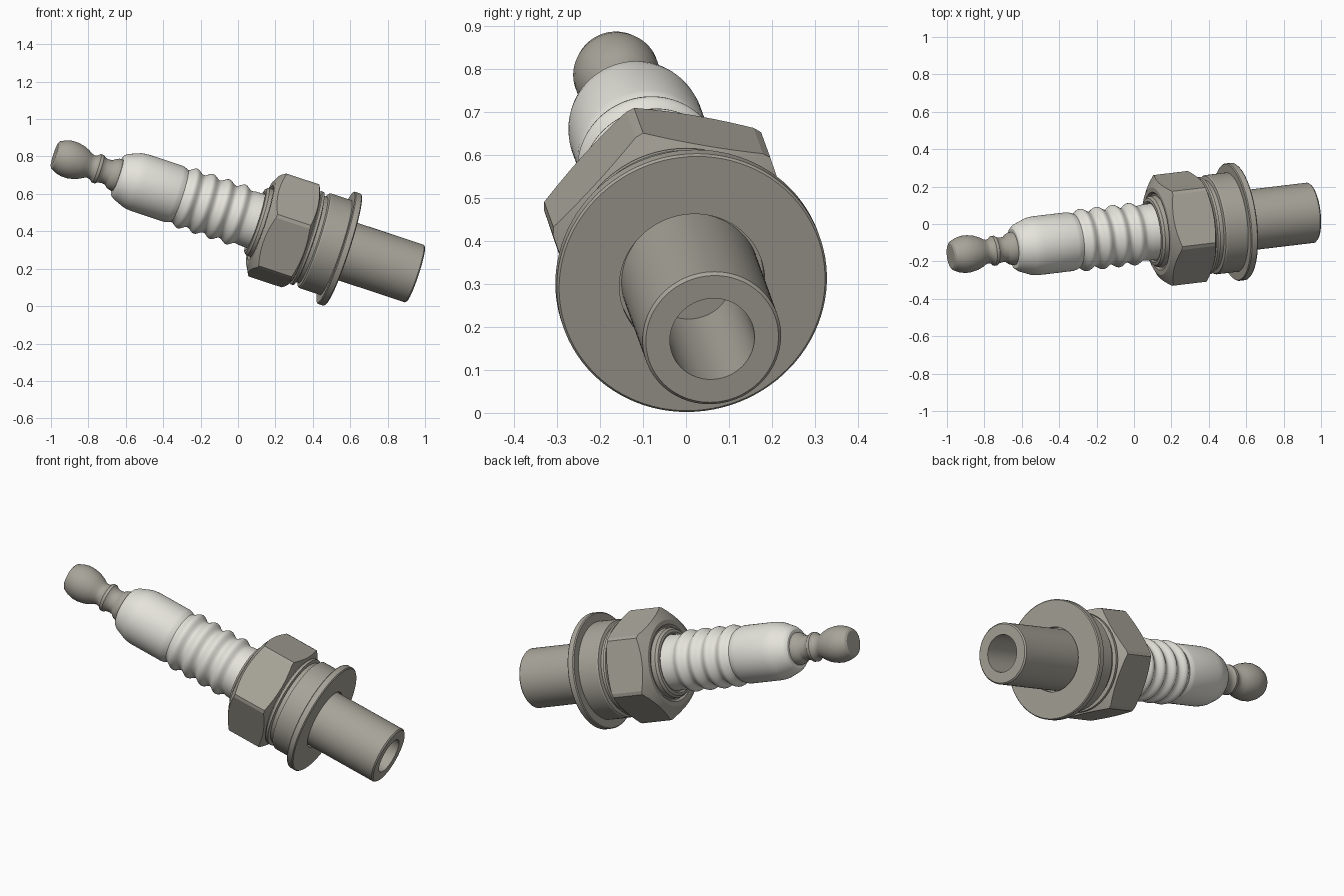
import bpy, bmesh, math
from mathutils import Vector, Matrix

if "Cube" in bpy.data.objects:
    bpy.data.objects.remove(bpy.data.objects["Cube"])

# Tilted centre line: stations are given as x positions along it
ORIGIN = Vector((0, -0.053, 0.486))
SLOPE = Vector((1, 0.12, -0.331))
d = SLOPE.normalized()
v = Vector((0, 0, 1)).cross(d).normalized()
u = d.cross(v).normalized()
SEGS = 96


def material(name, rgb):
    m = bpy.data.materials.new(name)
    m.diffuse_color = (*rgb, 1)
    m.use_nodes = True
    m.node_tree.nodes["Principled BSDF"].inputs["Base Color"].default_value = m.diffuse_color
    return m


metal = material("warm_grey_metal", (0.39, 0.37, 0.32))
ceramic = material("off_white_ceramic", (0.78, 0.77, 0.71))


def lathe(name, profile, mat, angle=30):
    """Revolve (station, radius) points; profile may be a function of the angle."""
    bm = bmesh.new()
    rings = []
    for i in range(SEGS):
        a = 2 * math.pi * i / SEGS
        pts = profile(a) if callable(profile) else profile
        out = u * math.cos(a) + v * math.sin(a)
        rings.append([bm.verts.new(ORIGIN + SLOPE * x + out * r) for x, r in pts])
    for i in range(SEGS):
        p, q = rings[i], rings[(i + 1) % SEGS]
        for j in range(len(p) - 1):
            bm.faces.new((p[j], p[j + 1], q[j + 1], q[j]))
    bmesh.ops.remove_doubles(bm, verts=bm.verts, dist=1e-5)
    bmesh.ops.dissolve_degenerate(bm, edges=bm.edges, dist=1e-6)
    bmesh.ops.recalc_face_normals(bm, faces=bm.faces)
    me = bpy.data.meshes.new(name)
    bm.to_mesh(me)
    bm.free()
    me.materials.append(mat)
    ob = bpy.data.objects.new(name, me)
    bpy.context.collection.objects.link(ob)
    bpy.ops.object.select_all(action='DESELECT')
    ob.select_set(True)
    bpy.context.view_layer.objects.active = ob
    bpy.ops.object.shade_smooth_by_angle(angle=math.radians(angle))
    return ob


# Terminal knob with ringed neck
lathe("terminal", [
    (-0.98, 0), (-0.98, 0.066), (-0.973, 0.078), (-0.945, 0.092), (-0.915, 0.1),
    (-0.885, 0.1), (-0.85, 0.093), (-0.82, 0.08), (-0.8, 0.067), (-0.785, 0.063),
    (-0.77, 0.067), (-0.757, 0.08), (-0.742, 0.08), (-0.73, 0.07), (-0.71, 0.066),
    (-0.69, 0.069), (-0.675, 0.082), (-0.66, 0.088), (-0.63, 0.088), (-0.63, 0)], metal)

# Ceramic insulator with a tapered shoulder and four rounded ribs
ribs = []
START, PITCH, COUNT, STEPS = -0.313, 0.086, 4, 10
for k in range(COUNT * STEPS + 1):
    wave = 0.5 - 0.5 * math.cos(2 * math.pi * k / STEPS)
    ribs.append((START + PITCH * k / STEPS, 0.146 + 0.022 * wave))
lathe("insulator", [
    (-0.645, 0), (-0.645, 0.106), (-0.64, 0.115), (-0.625, 0.127), (-0.565, 0.152),
    (-0.545, 0.156), (-0.52, 0.158), (-0.345, 0.158), (-0.33, 0.154)] + ribs
    + [(0.05, 0.15), (0.14, 0.153), (0.14, 0)], ceramic)

# Crimped collar between insulator and nut
lathe("collar", [
    (0.14, 0.15), (0.095, 0.155), (0.09, 0.165), (0.093, 0.18), (0.105, 0.19),
    (0.14, 0.192)], metal)


# Hexagonal nut, corners chamfered by cones at both ends
def hex_profile(a):
    turn = math.radians(-20)
    local = (a - turn) % (math.pi / 3) - math.pi / 6
    r = 0.268 / math.cos(local)
    return [(0.13, 0.15), (0.13, 0.2), (0.12, 0.21), (0.12, 0.235),
            (0.12 + (r - 0.235) * 0.53, r),
            (0.355 - (r - 0.255) * 0.4, r), (0.355, 0.255), (0.355, 0.15)]


lathe("hex_nut", hex_profile, metal, 15)

# Barrel with groove rings, gasket flange, threadless shaft and blind bore
lathe("barrel", [
    (0.34, 0.15), (0.34, 0.25), (0.358, 0.25), (0.362, 0.262), (0.376, 0.262),
    (0.38, 0.243), (0.4, 0.243), (0.405, 0.262), (0.412, 0.267), (0.53, 0.267),
    (0.53, 0.15)], metal)
lathe("flange", [
    (0.522, 0.15), (0.522, 0.311), (0.527, 0.316), (0.555, 0.316), (0.56, 0.311),
    (0.56, 0.17), (0.535, 0.17), (0.535, 0.15)], metal)
lathe("shaft", [
    (0.525, 0), (0.525, 0.099), (0.949, 0.099), (0.949, 0.155), (0.942, 0.162),
    (0.52, 0.162), (0.52, 0)], metal)
